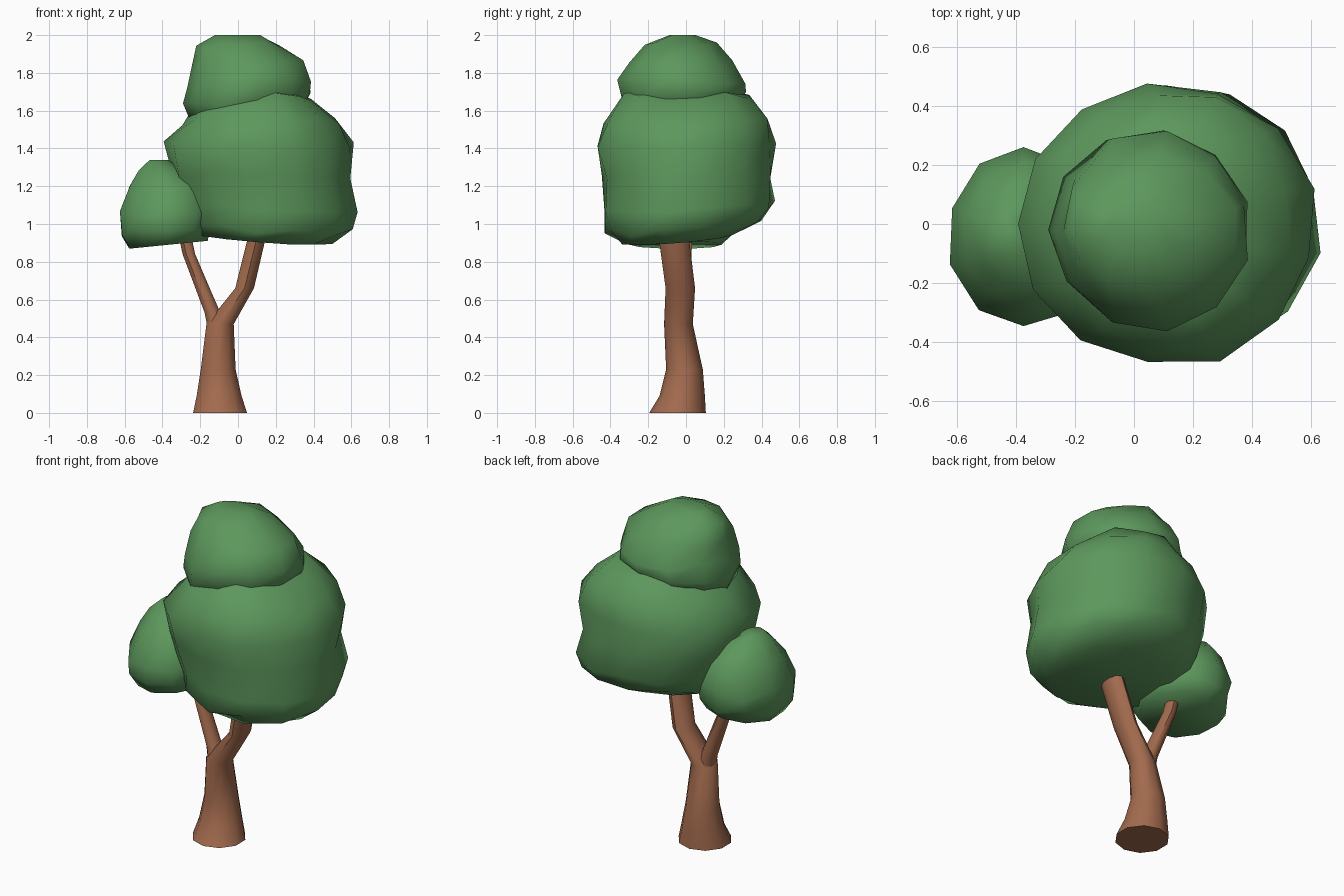
import bpy, bmesh, math, random

random.seed(4)


def material(name, rgb):
    m = bpy.data.materials.new(name)
    m.diffuse_color = (*rgb, 1)
    return m


GREEN = material("leaf green", (0.108, 0.31, 0.108))
BROWN = material("bark brown", (0.36, 0.145, 0.075))


def loft(name, mat, rings, sides, jitter=0.0, angle=30, tilt=(0, 0)):
    """Skin horizontal rings (x, y, z, rx, ry); tilt slopes the lowest rings."""
    bm = bmesh.new()
    rows = []
    for i, (x, y, z, rx, ry) in enumerate(rings):
        row = []
        fade = max(0, 1 - i / 3)
        for k in range(sides):
            a = 2 * math.pi * (k + 0.5) / sides
            s = 1 + random.uniform(-jitter, jitter)
            dx, dy = rx * s * math.cos(a), ry * s * math.sin(a)
            dz = fade * (tilt[0] * dx + tilt[1] * dy)
            if 0 < i < len(rings) - 1:
                dz += random.uniform(-jitter, jitter) * 0.6
            row.append(bm.verts.new((x + dx, y + dy, z + dz)))
        rows.append(row)
    for lo, hi in zip(rows, rows[1:]):
        for k in range(sides):
            j = (k + 1) % sides
            bm.faces.new((lo[k], lo[j], hi[j], hi[k]))
    bm.faces.new(rows[0][::-1])
    bm.faces.new(rows[-1])
    me = bpy.data.meshes.new(name)
    bm.to_mesh(me)
    bm.free()
    me.materials.append(mat)
    ob = bpy.data.objects.new(name, me)
    bpy.context.collection.objects.link(ob)
    bpy.ops.object.select_all(action='DESELECT')
    ob.select_set(True)
    bpy.context.view_layer.objects.active = ob
    bpy.ops.object.shade_smooth_by_angle(angle=math.radians(angle))
    return ob


# Trunk with flared foot, continuing into the thick right branch
loft("trunk", BROWN, [
    (-0.095, -0.045, 0.0, 0.15, 0.15),
    (-0.10, -0.02, 0.09, 0.125, 0.12),
    (-0.105, -0.008, 0.23, 0.097, 0.097),
    (-0.095, -0.04, 0.47, 0.076, 0.076),
    (0.035, -0.03, 0.66, 0.052, 0.078),
    (0.10, -0.065, 0.93, 0.05, 0.08),
    (0.13, -0.085, 1.06, 0.047, 0.07)], 10, angle=50)

# Thin left branch
loft("left_branch", BROWN, [
    (-0.11, -0.035, 0.45, 0.055, 0.06),
    (-0.135, -0.03, 0.53, 0.045, 0.05),
    (-0.26, -0.01, 0.84, 0.036, 0.042),
    (-0.295, 0.0, 1.0, 0.036, 0.042)], 8, angle=50)

# Broad two-tier main crown
loft("main_crown", GREEN, [
    (0.14, -0.04, 0.925, 0.36, 0.31),
    (0.16, -0.01, 0.985, 0.45, 0.42),
    (0.16, 0.015, 1.09, 0.475, 0.46),
    (0.12, 0.01, 1.25, 0.475, 0.455),
    (0.105, 0.0, 1.42, 0.51, 0.485),
    (0.13, 0.01, 1.54, 0.41, 0.44),
    (0.10, 0.0, 1.67, 0.30, 0.34),
    (0.08, 0.0, 1.72, 0.15, 0.18)], 13, 0.035, 75, (-0.07, 0.08))

# Upper crown lump
loft("top_crown", GREEN, [
    (0.04, -0.02, 1.57, 0.30, 0.27),
    (0.05, -0.02, 1.66, 0.34, 0.33),
    (0.065, -0.025, 1.75, 0.325, 0.335),
    (0.05, -0.025, 1.85, 0.30, 0.27),
    (0.0, -0.025, 1.94, 0.22, 0.19),
    (0.0, -0.02, 2.0, 0.12, 0.07)], 11, 0.035, 75, (0.1, 0.08))

# Small low lump on the left branch
loft("left_crown", GREEN, [
    (-0.37, -0.05, 0.89, 0.215, 0.24),
    (-0.375, -0.05, 0.96, 0.245, 0.30),
    (-0.375, -0.04, 1.06, 0.26, 0.31),
    (-0.37, -0.04, 1.19, 0.22, 0.25),
    (-0.40, -0.04, 1.27, 0.13, 0.17),
    (-0.42, -0.04, 1.34, 0.05, 0.07)], 10, 0.035, 75, (0.1, 0.0))
